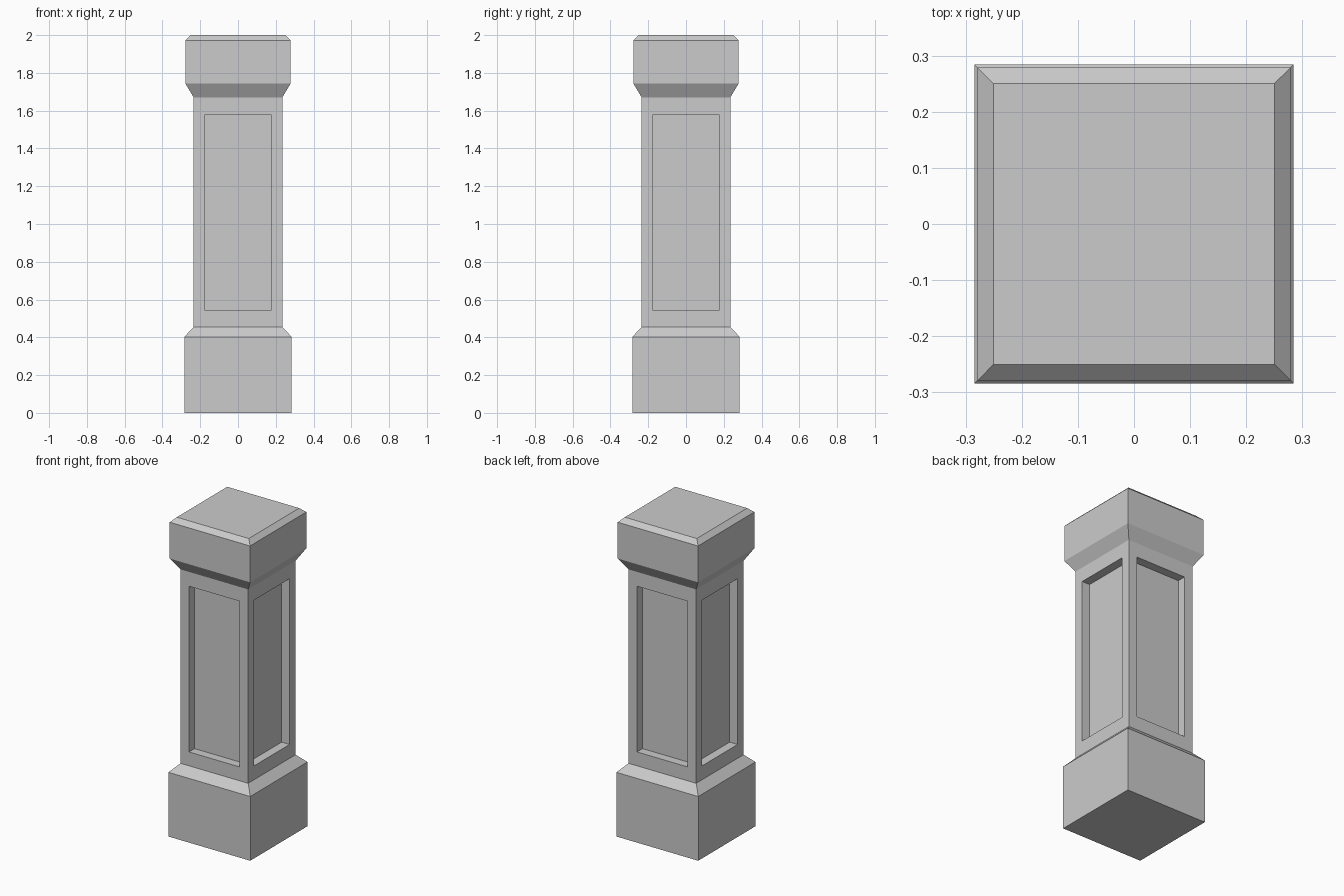
import bpy, bmesh

if "Cube" in bpy.data.objects:
    bpy.data.objects.remove(bpy.data.objects["Cube"])

# Square profile of the post: (half width, height)
PROFILE = [(0.284, 0.0), (0.284, 0.403), (0.235, 0.454), (0.235, 1.671),
           (0.279, 1.744), (0.279, 1.972), (0.25, 2.0)]
SHAFT = 2                          # index of the profile step forming the shaft
PANEL_HALF, PANEL_LOW, PANEL_HIGH, PANEL_DEPTH = 0.151, 0.541, 1.581, 0.055

bm = bmesh.new()

# Stack square rings and bridge them into base, shaft and cap
rings = [[bm.verts.new((sx * h, sy * h, z))
          for sx, sy in ((-1, -1), (1, -1), (1, 1), (-1, 1))]
         for h, z in PROFILE]
shaft_faces = []
for i, (low, high) in enumerate(zip(rings, rings[1:])):
    for k in range(4):
        n = (k + 1) % 4
        face = bm.faces.new((low[k], low[n], high[n], high[k]))
        if i == SHAFT:
            shaft_faces.append(face)
bm.faces.new(rings[0][::-1])
bm.faces.new(rings[-1])
bm.normal_update()

# Recessed panel on each shaft side
bmesh.ops.inset_individual(bm, faces=shaft_faces,
                           thickness=PROFILE[SHAFT][0] - PANEL_HALF)
for face in shaft_faces:
    for v in face.verts:
        v.co.z = PANEL_HIGH if v.co.z > 1 else PANEL_LOW
bm.normal_update()
for face in bmesh.ops.extrude_discrete_faces(bm, faces=shaft_faces)["faces"]:
    face.normal_update()
    bmesh.ops.translate(bm, verts=face.verts, vec=face.normal * -PANEL_DEPTH)

bmesh.ops.recalc_face_normals(bm, faces=bm.faces)
mesh = bpy.data.meshes.new("stone_post")
bm.to_mesh(mesh)
bm.free()
bpy.context.collection.objects.link(bpy.data.objects.new("stone_post", mesh))
